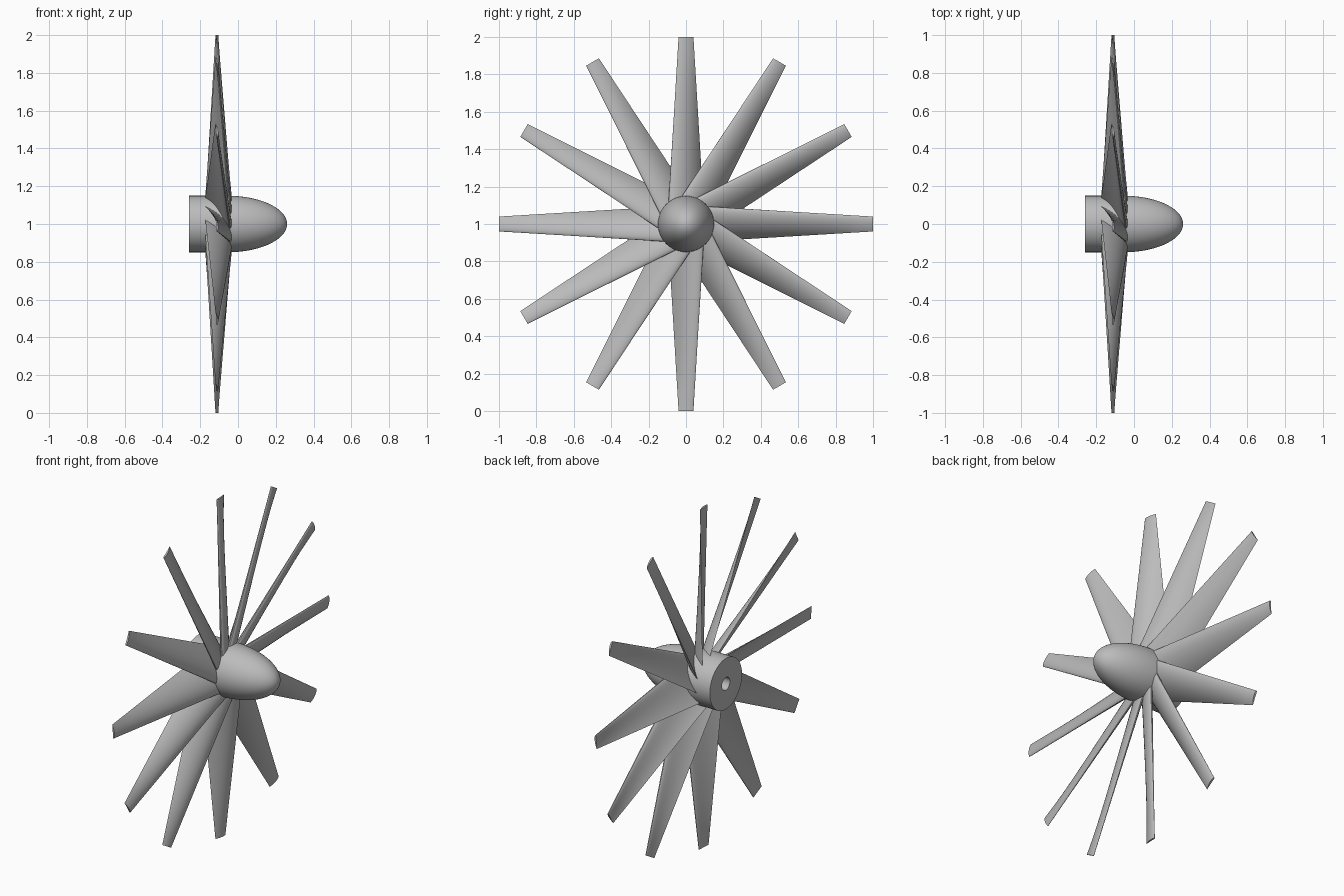
import bpy, bmesh, math
from mathutils import Matrix, Vector

cube = bpy.data.objects.get("Cube")
if cube:
    bpy.data.objects.remove(cube, do_unlink=True)

BLADES = 12
CENTRE = Vector((0, 0, 1))

grey = bpy.data.materials.new("plain grey")
grey.use_nodes = True
colour = (0.5, 0.5, 0.5, 1)
grey.diffuse_color = colour
grey.node_tree.nodes["Principled BSDF"].inputs["Base Color"].default_value = colour


def finish(bm, name):
    """Turn a bmesh into a smooth shaded object on the shaft line."""
    bmesh.ops.remove_doubles(bm, verts=bm.verts, dist=1e-5)
    bmesh.ops.recalc_face_normals(bm, faces=bm.faces)
    mesh = bpy.data.meshes.new(name)
    bm.to_mesh(mesh)
    bm.free()
    mesh.materials.append(grey)
    obj = bpy.data.objects.new(name, mesh)
    obj.location = CENTRE
    bpy.context.collection.objects.link(obj)
    bpy.ops.object.select_all(action='DESELECT')
    obj.select_set(True)
    bpy.context.view_layer.objects.active = obj
    bpy.ops.object.shade_smooth_by_angle(angle=math.radians(35))
    return obj


# Hub and spinner: one lathed profile with a blind shaft bore at the back
profile = [(-0.14, 0), (-0.14, 0.037), (-0.26, 0.037), (-0.26, 0.15), (-0.17, 0.15)]
nose_start, nose_length = -0.06, 0.32
for i in range(21):
    a = math.pi / 2 * i / 20
    profile.append((nose_start + nose_length * math.sin(a), 0.15 * math.cos(a)))
bm = bmesh.new()
verts = [bm.verts.new((x, 0, r)) for x, r in profile]
edges = [bm.edges.new(pair) for pair in zip(verts, verts[1:])]
bmesh.ops.spin(bm, geom=verts + edges, cent=(0, 0, 0), axis=(1, 0, 0),
               angle=math.tau, steps=64)
finish(bm, "hub_and_spinner")


def section(radius, x, chord, thickness, camber, pitch):
    """Cambered aerofoil: round leading edge at -y, thin trailing edge at +y."""
    n = 14
    us = [(1 - math.cos(math.pi * i / n)) / 2 for i in range(n + 1)]
    loop = [(u, 1) for u in us] + [(u, -1) for u in reversed(us[1:-1])]
    points = []
    for u, side in loop:
        half = thickness * (1.48 * math.sqrt(u) - 0.63 * u - 1.76 * u**2
                            + 1.42 * u**3 - 0.51 * u**4)
        height = camber * 4 * u * (1 - u) + side * half
        flat = Vector((height, (u - 0.5) * chord, 0))
        points.append(Matrix.Rotation(pitch, 3, 'Z') @ flat + Vector((x, 0, radius)))
    return points


# Blade: straight loft from a steep wide root to a flat narrow tip
root = section(0.1, -0.106, 0.232, 0.044, 0.022, math.radians(36))
tip = section(1.0, -0.115, 0.08, 0.011, 0.004, math.radians(6))
STEPS = 12


def build_blade(index):
    bm = bmesh.new()
    rings = []
    for s in range(STEPS + 1):
        rings.append([bm.verts.new(a.lerp(b, s / STEPS)) for a, b in zip(root, tip)])
    count = len(root)
    for low, high in zip(rings, rings[1:]):
        for i in range(count):
            j = (i + 1) % count
            bm.faces.new((low[i], low[j], high[j], high[i]))
    bm.faces.new(rings[0])
    bm.faces.new(rings[-1])
    turn = Matrix.Rotation(math.tau * index / BLADES, 4, 'X')
    bmesh.ops.transform(bm, matrix=turn, verts=bm.verts)
    finish(bm, f"blade_{index + 1}")


for k in range(BLADES):
    build_blade(k)
